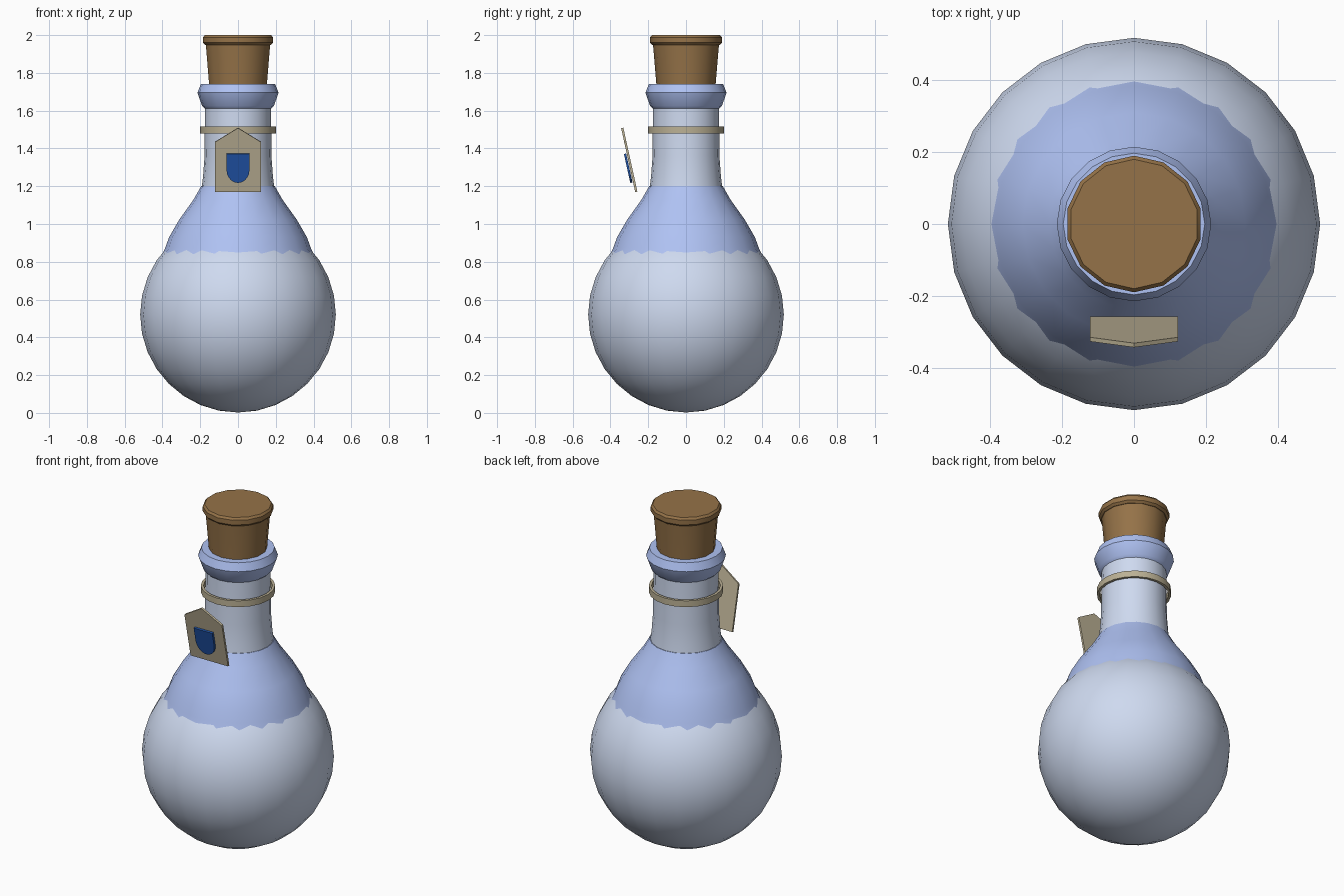
import bpy, bmesh, math
from mathutils import Matrix

if "Cube" in bpy.data.objects:
    bpy.data.objects.remove(bpy.data.objects["Cube"])


def material(name, rgb):
    m = bpy.data.materials.new(name)
    m.diffuse_color = (*rgb, 1)
    m.use_nodes = True
    m.node_tree.nodes["Principled BSDF"].inputs["Base Color"].default_value = m.diffuse_color
    return m


pale_glass = material("pale_glass", (0.62, 0.70, 0.87))
blue_glass = material("blue_glass", (0.43, 0.54, 0.90))
cork_mat = material("cork", (0.30, 0.17, 0.065))
paper_mat = material("paper", (0.50, 0.44, 0.30))
emblem_mat = material("emblem_blue", (0.015, 0.09, 0.40))


def finish(bm, name, mat, angle=35):
    bmesh.ops.recalc_face_normals(bm, faces=bm.faces)
    me = bpy.data.meshes.new(name)
    bm.to_mesh(me)
    bm.free()
    me.materials.append(mat)
    ob = bpy.data.objects.new(name, me)
    bpy.context.collection.objects.link(ob)
    bpy.ops.object.select_all(action='DESELECT')
    ob.select_set(True)
    bpy.context.view_layer.objects.active = ob
    bpy.ops.object.shade_smooth_by_angle(angle=math.radians(angle))
    return ob


def lathe(name, profile, sides, mat, closed=False):
    """Revolve (radius, z) points; ends are capped unless the profile is a loop."""
    bm = bmesh.new()
    rings = []
    for r, z in profile:
        angles = [math.pi / 2 + math.tau * i / sides for i in range(sides)]
        rings.append([bm.verts.new((r * math.cos(a), r * math.sin(a), z)) for a in angles])
    pairs = list(zip(rings, rings[1:]))
    if closed:
        pairs.append((rings[-1], rings[0]))
    else:
        bm.faces.new(rings[0])
        bm.faces.new(rings[-1])
    for a, b in pairs:
        for i in range(sides):
            j = (i + 1) % sides
            bm.faces.new((a[i], a[j], b[j], b[i]))
    return finish(bm, name, mat)


TAG = Matrix.Translation((0, -0.263, 1.17)) @ Matrix.Rotation(math.radians(12.4), 4, 'X')


def plate(name, outline, y0, y1, mat):
    """Extrude an (x, z) outline between two depths in the tilted tag's plane."""
    bm = bmesh.new()
    front = bm.faces.new([bm.verts.new((x, y0, z)) for x, z in outline])
    ext = bmesh.ops.extrude_face_region(bm, geom=[front])
    verts = [v for v in ext["geom"] if isinstance(v, bmesh.types.BMVert)]
    bmesh.ops.translate(bm, verts=verts, vec=(0, y1 - y0, 0))
    bm.transform(TAG)
    return finish(bm, name, mat)


# Round flask body
bm = bmesh.new()
bmesh.ops.create_uvsphere(bm, u_segments=24, v_segments=16, radius=0.518,
                          matrix=Matrix.Translation((0, 0, 0.52)))
finish(bm, "flask_body", pale_glass)

# Shoulder, neck and lip
lathe("shoulder", [(0.41, 0.82), (0.385, 0.875), (0.365, 0.93), (0.31, 1.025),
                   (0.235, 1.13), (0.195, 1.2)], 20, blue_glass)
lathe("neck", [(0.193, 1.19), (0.185, 1.25), (0.177, 1.36), (0.175, 1.64)], 20, pale_glass)
lathe("lip", [(0.173, 1.61), (0.19, 1.625), (0.215, 1.695), (0.197, 1.74), (0.14, 1.74)],
      20, blue_glass)

# Cork stopper with a rounded cap
lathe("cork", [(0.155, 1.70), (0.157, 1.74), (0.175, 1.955)], 14, cork_mat)
lathe("cork_cap", [(0.178, 1.948), (0.19, 1.96), (0.19, 1.988), (0.18, 2.0)], 14, cork_mat)

# String band around the neck
lathe("neck_band", [(0.185, 1.478), (0.2, 1.478), (0.2, 1.515), (0.185, 1.515)],
      20, paper_mat, closed=True)

# Hanging tag with its shield emblem
plate("tag", [(-0.123, 0), (0.123, 0), (0.123, 0.27), (0, 0.347), (-0.123, 0.27)],
      -0.006, 0.006, paper_mat)
curve = [(0.061 * math.cos(t), 0.125 - 0.072 * math.sin(t))
         for t in (math.pi * i / 10 for i in range(11))]
plate("shield_emblem", [(0.061, 0.21)] + curve + [(-0.061, 0.21)], -0.021, -0.009, emblem_mat)
